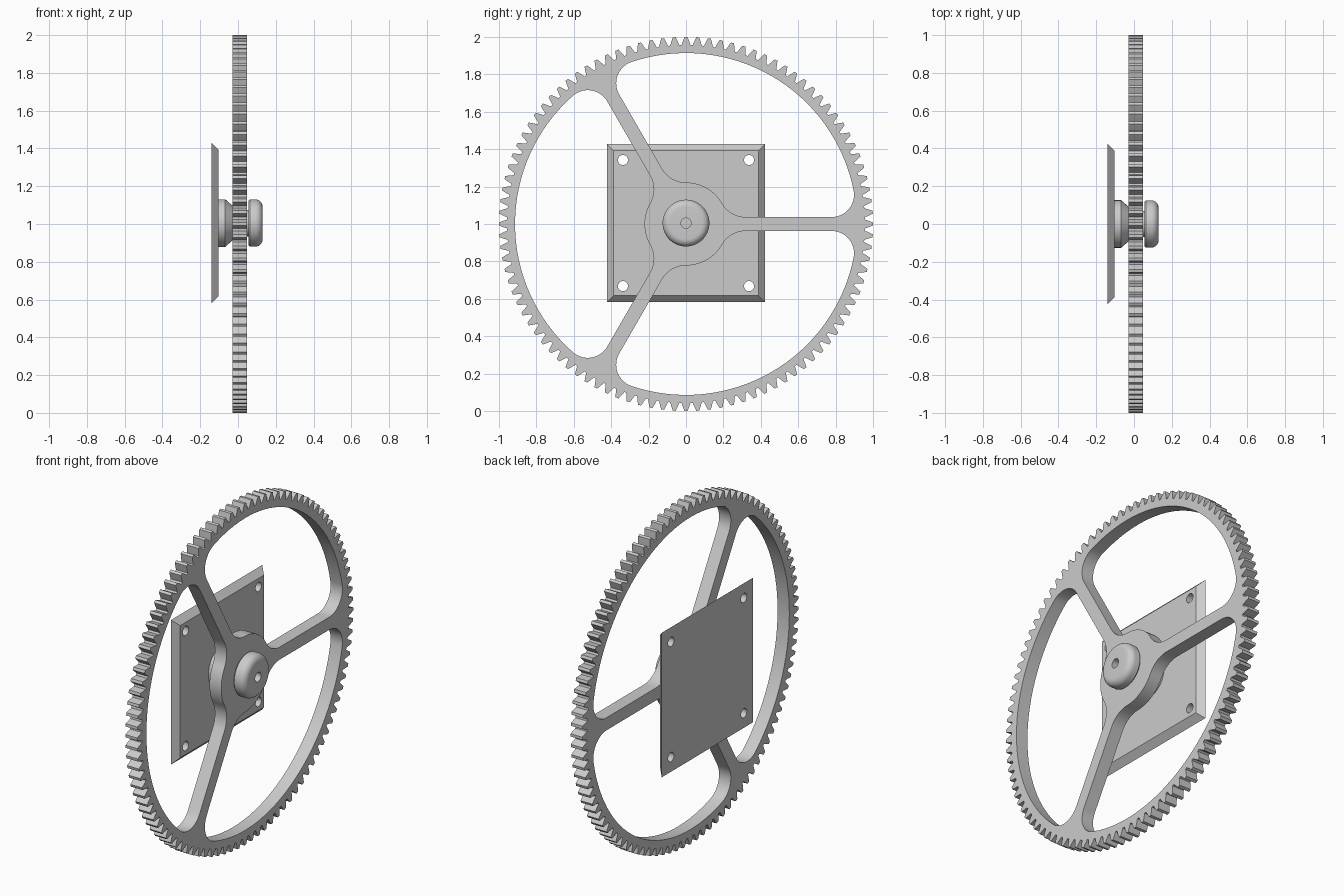
import bpy, bmesh, math
from math import sin, cos, pi, sqrt, atan2

if "Cube" in bpy.data.objects:
    bpy.data.objects.remove(bpy.data.objects["Cube"])

grey = bpy.data.materials.new("plain_grey")
grey.diffuse_color = (0.6, 0.6, 0.6, 1)
grey.use_nodes = True
grey.node_tree.nodes["Principled BSDF"].inputs["Base Color"].default_value = grey.diffuse_color


def finish(name, bm):
    """Weld, orient and link a mesh, smooth on its curved parts."""
    bmesh.ops.remove_doubles(bm, verts=bm.verts[:], dist=1e-5)
    bmesh.ops.recalc_face_normals(bm, faces=bm.faces[:])
    me = bpy.data.meshes.new(name)
    bm.to_mesh(me)
    bm.free()
    me.materials.append(grey)
    ob = bpy.data.objects.new(name, me)
    bpy.context.collection.objects.link(ob)
    bpy.ops.object.select_all(action='DESELECT')
    ob.select_set(True)
    bpy.context.view_layer.objects.active = ob
    bpy.ops.object.shade_smooth_by_angle(angle=math.radians(30))
    return ob


def extruded(loops, x0, x1):
    """Fill (y, z) outlines with holes and extrude them from x0 to x1."""
    cu = bpy.data.curves.new("outline", 'CURVE')
    cu.dimensions = '2D'
    cu.fill_mode = 'BOTH'
    cu.extrude = (x1 - x0) / 2
    for pts in loops:
        sp = cu.splines.new('POLY')
        sp.points.add(len(pts) - 1)
        for p, (a, b) in zip(sp.points, pts):
            p.co = (a, b, 0, 1)
        sp.use_cyclic_u = True
    tmp = bpy.data.objects.new("outline", cu)
    bpy.context.collection.objects.link(tmp)
    bpy.context.view_layer.update()
    dg = bpy.context.evaluated_depsgraph_get()
    me = bpy.data.meshes.new_from_object(tmp.evaluated_get(dg))
    bm = bmesh.new()
    bm.from_mesh(me)
    bpy.data.objects.remove(tmp)
    bpy.data.meshes.remove(me)
    for v in bm.verts:
        a, b, c = v.co
        v.co = ((x0 + x1) / 2 + c, a, b)
    return bm


def lathe(name, profile, cz, n=64):
    """Turn an (x, radius) profile around the axle line."""
    bm = bmesh.new()
    rings = [[bm.verts.new((x, r * cos(2*pi*i/n), cz + r * sin(2*pi*i/n)))
              for i in range(n)] for x, r in profile]
    for p, q in zip(rings, rings[1:]):
        for i in range(n):
            j = (i + 1) % n
            bm.faces.new((p[i], p[j], q[j], q[i]))
    return finish(name, bm)


def arc(cx, cy, r, a0, a1, n):
    return [(cx + r * cos(a0 + (a1 - a0) * i / n),
             cy + r * sin(a0 + (a1 - a0) * i / n)) for i in range(n + 1)]


def turn(pts, a, cz=0.0):
    return [(y * cos(a) - z * sin(a), y * sin(a) + z * cos(a) + cz) for y, z in pts]


# Gear rim: 100 teeth around the outside
TEETH = 100
tooth = [(-.40, .957), (-.26, .98), (-.13, 1), (.13, 1), (.26, .98), (.40, .957)]
outer = [(r * cos(2*pi*(t + f)/TEETH), 1 + r * sin(2*pi*(t + f)/TEETH))
         for t in range(TEETH) for f, r in tooth]

# Window between two spokes: half outline with fillets, then mirrored at 60 degrees
W, HUB, RIM, FH, FR = .037, .222, .914, .147, .12
hy, hx = W + FH, sqrt((HUB + FH)**2 - (W + FH)**2)
ry, rx = W + FR, sqrt((RIM - FR)**2 - (W + FR)**2)
ah, ar = atan2(hy, hx), atan2(ry, rx)
half = (arc(0, 0, HUB, pi/3, ah, 8)
        + arc(hx, hy, FH, ah + pi, 1.5*pi, 10)[1:]
        + arc(rx, ry, FR, -pi/2, ar, 14)
        + arc(0, 0, RIM, ar, pi/3, 16)[1:])
mirror = [(y * cos(2*pi/3) + z * sin(2*pi/3), y * sin(2*pi/3) - z * cos(2*pi/3))
          for y, z in half]
window = half + mirror[::-1][1:-1]
windows = [turn(window, k * 2*pi/3, 1) for k in range(3)]
finish("gear_wheel", extruded([outer] + windows, -.029, .047))

# Wall plate: bevelled edge, four screw holes
C, BACK, FRONT = 1.005, .423, .387
square = [(sy * BACK, C + sz * BACK) for sy, sz in ((-1, -1), (1, -1), (1, 1), (-1, 1))]
holes = [arc(sy * .337, C + sz * .337, .027, 0, 2*pi, 24)[:-1]
         for sy in (-1, 1) for sz in (-1, 1)]
bm = extruded([square] + holes, -.139, -.103)
for v in bm.verts:
    if abs(v.co.y) > .4 and v.co.x > -.12:
        v.co.y *= FRONT / BACK
        v.co.z = C + (v.co.z - C) * FRONT / BACK
finish("mounting_plate", bm)

# Boss behind the wheel, tapering towards it
lathe("rear_boss", [(-.103, 0), (-.103, .126), (-.068, .126), (-.029, .092), (-.029, 0)], C)

# Short axle bridging the gap to the knob
lathe("axle", [(.045, 0), (.045, .07), (.056, .07), (.056, 0)], C, 32)

# Rounded end knob with a small blind hole
rounding = [(.092 + .038 * sin(a * pi/16), .087 + .038 * cos(a * pi/16)) for a in range(9)]
lathe("end_knob", [(.055, 0), (.055, .117), (.063, .125)] + rounding
      + [(.13, .027), (.07, .027), (.07, 0)], C)
